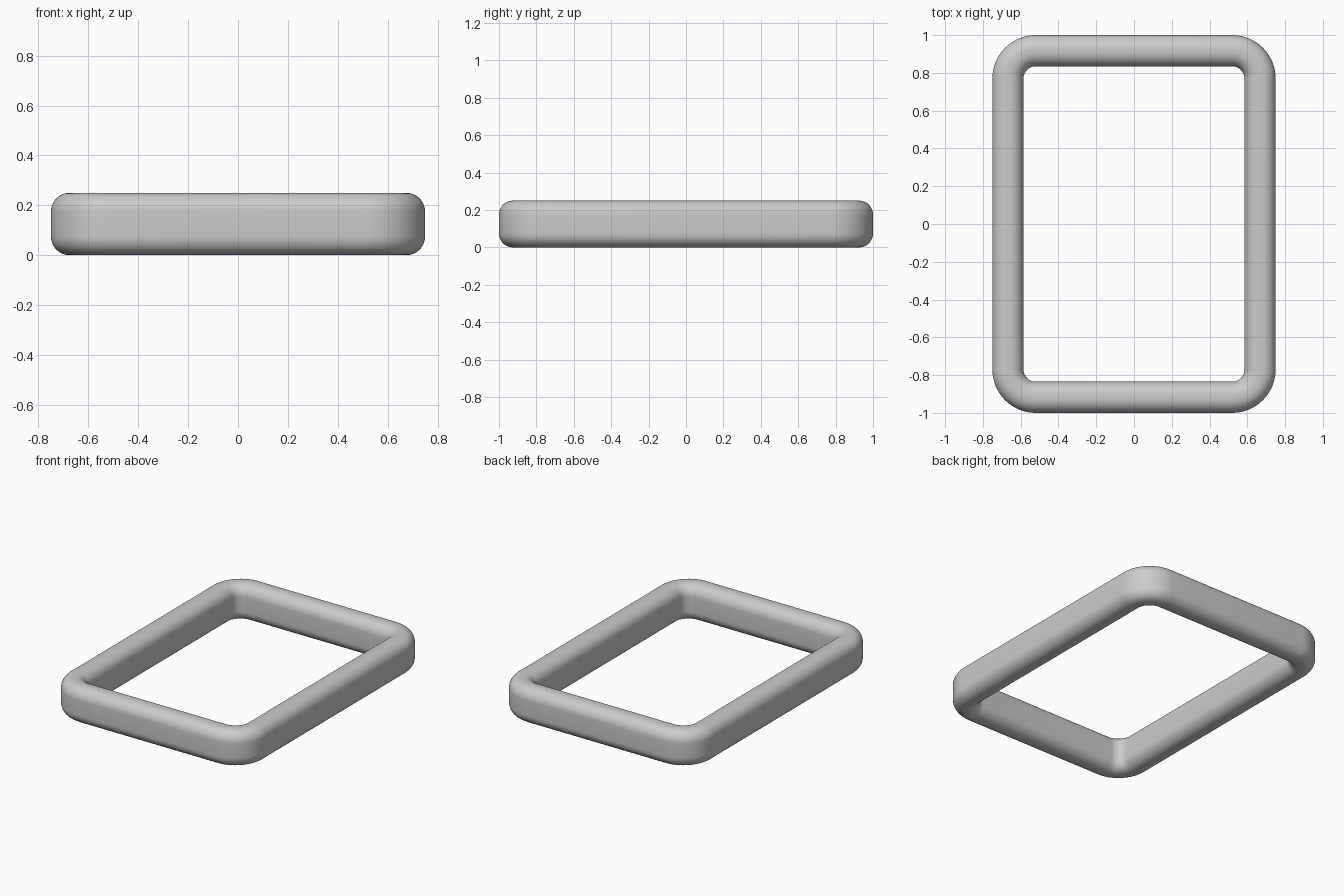
import bpy, bmesh
from math import sin, cos, pi

if "Cube" in bpy.data.objects:
    bpy.data.objects.remove(bpy.data.objects["Cube"])

HX, HY, H = 0.75, 1.0, 0.25   # outer half sizes and height
W = 0.165                     # bar width
R_CORNER = 0.23               # outer corner radius in plan
R_EDGE = 0.075                # rounding of the bar section
SEG_CORNER, SEG_EDGE = 16, 10


def rounded_rect(x0, x1, y0, y1, r, seg):
    """Corner-arc samples as (centre x, centre y, direction x, direction y)."""
    corners = [(x1 - r, y1 - r), (x0 + r, y1 - r), (x0 + r, y0 + r), (x1 - r, y0 + r)]
    out = []
    for q, (cx, cy) in enumerate(corners):
        for i in range(seg + 1):
            a = (q + i / seg) * pi / 2
            out.append((cx, cy, cos(a), sin(a)))
    return out


# Bar section: distance from the corner centre, and height
section = [(cx + R_EDGE * dx, cz + R_EDGE * dz) for cx, cz, dx, dz in
           rounded_rect(R_CORNER - W, R_CORNER, 0, H, R_EDGE, SEG_EDGE)]
# Plan path, swept with the section
path = rounded_rect(-HX, HX, -HY, HY, R_CORNER, SEG_CORNER)

bm = bmesh.new()
rings = [[bm.verts.new((cx + r * dx, cy + r * dy, z)) for r, z in section]
         for cx, cy, dx, dy in path]
n, m = len(rings), len(section)
for i in range(n):
    a, b = rings[i], rings[(i + 1) % n]
    for j in range(m):
        k = (j + 1) % m
        bm.faces.new((a[j], b[j], b[k], a[k])).smooth = True
bmesh.ops.recalc_face_normals(bm, faces=bm.faces)

mesh = bpy.data.meshes.new("rectangular_ring")
bm.to_mesh(mesh)
bm.free()
ring = bpy.data.objects.new("rectangular_ring", mesh)
bpy.context.collection.objects.link(ring)
